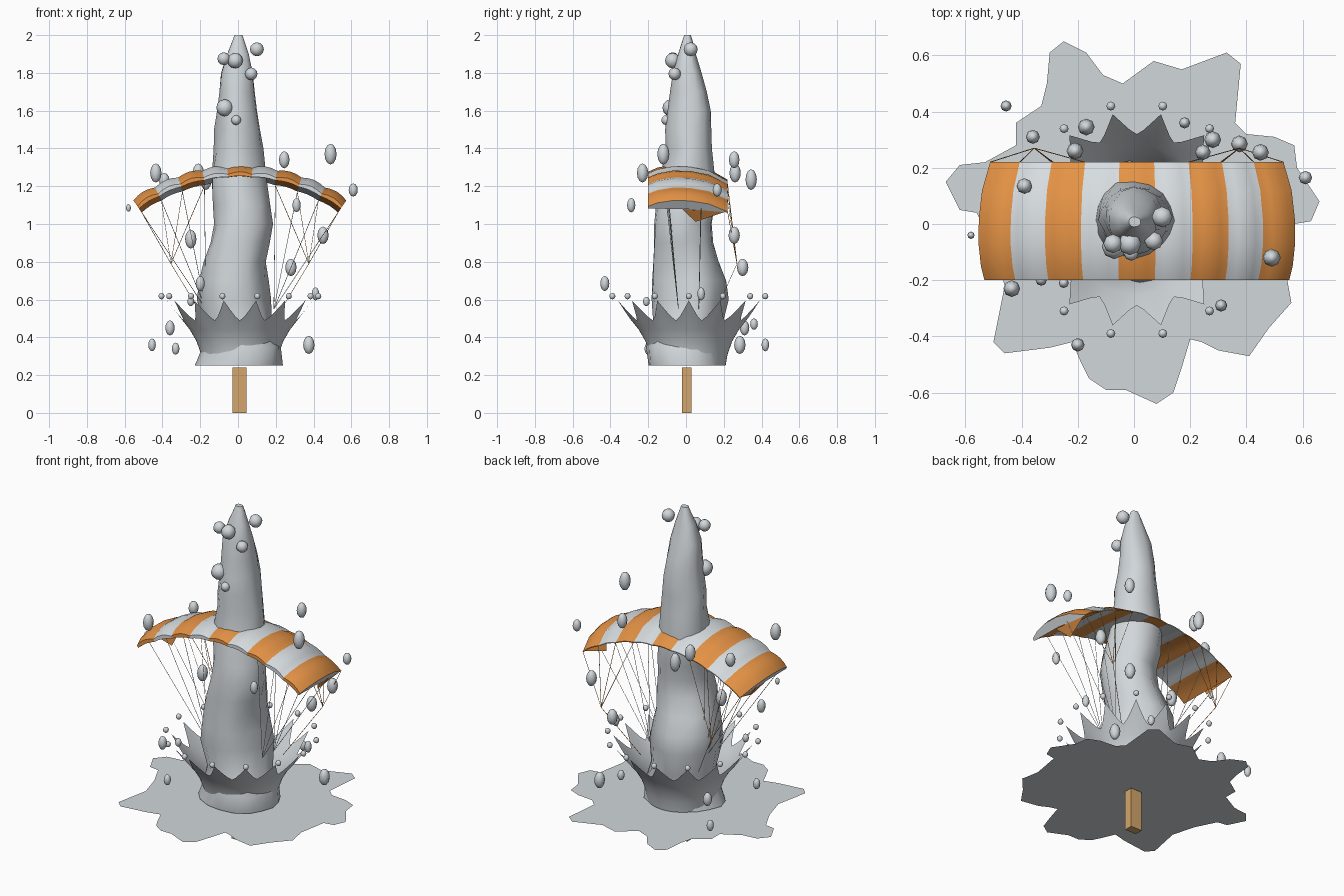
import bpy, math
from mathutils import Vector, noise

if "Cube" in bpy.data.objects:
    bpy.data.objects.remove(bpy.data.objects["Cube"])


def material(name, rgb):
    m = bpy.data.materials.new(name)
    m.diffuse_color = (*rgb, 1)
    m.use_nodes = True
    m.node_tree.nodes["Principled BSDF"].inputs["Base Color"].default_value = m.diffuse_color
    return m


WATER = material("water_grey", (0.64, 0.68, 0.71))
WHITE = material("canopy_white", (0.68, 0.72, 0.75))
ORANGE = material("canopy_orange", (0.78, 0.29, 0.06))
WOOD = material("wood_tan", (0.66, 0.38, 0.15))


def make(name, verts, faces, mats, smooth=None):
    me = bpy.data.meshes.new(name)
    me.from_pydata(verts, [], faces)
    for m in mats:
        me.materials.append(m)
    ob = bpy.data.objects.new(name, me)
    bpy.context.collection.objects.link(ob)
    if smooth:
        me.polygons.foreach_set("use_smooth", [True] * len(me.polygons))
        me.set_sharp_from_angle(angle=math.radians(smooth))
    return ob


def grid(rows, cols, closed):
    """Quads between successive rows of vertices."""
    n = cols if closed else cols - 1
    return [(r * cols + c, r * cols + (c + 1) % cols,
             (r + 1) * cols + (c + 1) % cols, (r + 1) * cols + c)
            for r in range(rows - 1) for c in range(n)]


# Water column: height, x range, y range
COLUMN = [
    (0.25, -0.22, 0.245, -0.20, 0.19), (0.35, -0.19, 0.235, -0.205, 0.18),
    (0.45, -0.18, 0.18, -0.17, 0.18), (0.60, -0.20, 0.17, -0.17, 0.22),
    (0.70, -0.20, 0.16, -0.165, 0.21), (0.80, -0.19, 0.155, -0.17, 0.17),
    (0.90, -0.155, 0.165, -0.18, 0.145), (1.00, -0.13, 0.17, -0.18, 0.14),
    (1.10, -0.14, 0.16, -0.165, 0.15), (1.25, -0.15, 0.145, -0.13, 0.15),
    (1.40, -0.13, 0.14, -0.10, 0.135), (1.50, -0.125, 0.125, -0.105, 0.13),
    (1.60, -0.11, 0.105, -0.09, 0.13), (1.70, -0.10, 0.09, -0.08, 0.115),
    (1.80, -0.09, 0.08, -0.07, 0.09), (1.90, -0.06, 0.06, -0.045, 0.055),
    (1.97, -0.032, 0.035, -0.02, 0.035), (2.00, -0.02, 0.025, -0.01, 0.025)]
SIDES = 16
verts = []
for z, x0, x1, y0, y1 in COLUMN:
    for i in range(SIDES):
        a = 2 * math.pi * i / SIDES
        d = Vector((math.cos(a), math.sin(a), 0))
        k = 1 + 0.16 * noise.noise(Vector((d.x * 1.6, d.y * 1.6, z * 4)))
        verts.append(((x0 + x1) / 2 + d.x * k * (x1 - x0) / 2,
                      (y0 + y1) / 2 + d.y * k * (y1 - y0) / 2, z))
faces = grid(len(COLUMN), SIDES, True)
faces += [tuple(range(SIDES))[::-1],
          tuple(range(len(verts) - SIDES, len(verts)))]
make("water_column", verts, faces, [WATER], 50)

# Splash crown with fourteen pointed tips
CX, CY, TIPS, SEG = 0.01, 0.015, 14, 6
COLS = TIPS * SEG
LEVELS = [(0, 0.195, 0.25), (0, 0.205, 0.31), (0, 0.23, 0.38),
          (0, 0.265, 0.44), (1, 0.305, 0.49)]
verts = []
for spike, r, z in LEVELS:
    for i in range(COLS):
        a = 2 * math.pi * i / COLS
        t = abs((i % SEG) / SEG - 0.5) * 2       # 1 on a tip, 0 in a valley
        s = spike * t ** 1.5
        verts.append((CX + math.cos(a) * (r + 0.08 * s),
                      CY + math.sin(a) * (r + 0.08 * s), z + 0.105 * s))
make("splash_crown", verts, grid(len(LEVELS), COLS, True), [WATER], 50)

# Flat puddle with a ragged outline
PUDDLE = [
    (-.25, .65), (-.17, .61), (-.11, .53), (-.04, .50), (.07, .58), (.17, .55),
    (.33, .61), (.38, .57), (.36, .36), (.40, .32), (.50, .31), (.57, .28),
    (.58, .20), (.66, .08), (.63, .01), (.57, 0), (.54, -.17), (.56, -.28),
    (.48, -.37), (.41, -.47), (.30, -.45), (.24, -.42), (.20, -.41),
    (.17, -.51), (.14, -.60), (.08, -.64), (-.03, -.59), (-.10, -.59),
    (-.16, -.55), (-.19, -.49), (-.22, -.42), (-.30, -.44), (-.46, -.46),
    (-.50, -.42), (-.48, -.32), (-.46, -.22), (-.50, -.08), (-.56, .04),
    (-.62, .05), (-.67, .15), (-.62, .21), (-.53, .22), (-.42, .28),
    (-.42, .36), (-.33, .42), (-.31, .50), (-.30, .61)]
PUDDLE.reverse()                                  # anticlockwise, faces up
make("puddle", [(x, y, 0.245) for x, y in PUDDLE],
     [tuple(range(len(PUDDLE)))], [WATER])

# Wooden post
bpy.ops.mesh.primitive_cube_add(size=1, location=(0.008, 0.005, 0.12))
post = bpy.context.object
post.name = "post"
post.scale = (0.075, 0.05, 0.24)
post.data.materials.append(WOOD)

# Arched canopy: nine striped cells, wing section swept along an arc
RAD, ARC_Z, HALF, CELLS, SUB = 0.93, 0.32, math.radians(35), 9, 4
WING = [(-0.20, 0), (-0.20, 0.015), (-0.15, 0.037), (-0.07, 0.052),
        (0.02, 0.05), (0.12, 0.03), (0.22, -0.02), (0.22, -0.025), (0, -0.003)]


def arc(a, y, h):
    return Vector((CX + math.sin(a) * (RAD + h), y,
                   ARC_Z + math.cos(a) * (RAD + h)))


verts = []
STEPS = CELLS * SUB
for i in range(STEPS + 1):
    puff = 0.012 * math.sin(math.pi * (i % SUB) / SUB)
    for y, h in WING:
        verts.append(arc(-HALF + 2 * HALF * i / STEPS, y,
                         h + (puff if h > 0.01 else puff * 0.4)))
N = len(WING)
faces = [f[::-1] for f in grid(STEPS + 1, N, True)]
faces += [tuple(range(N)), tuple(range(STEPS * N, STEPS * N + N))[::-1]]
canopy = make("canopy", verts, faces, [ORANGE, WHITE], 40)
for p in canopy.data.polygons:
    cell = p.index // (N * SUB)
    p.material_index = 1 if cell >= CELLS else cell % 2

# Hanging triangular end flaps
for side in (-1, 1):
    a = side * HALF
    make("end_flap", [arc(a, -0.02, -0.004), arc(a, 0.21, -0.02),
                      arc(a, 0.05, -0.085)], [(0, 1, 2)], [ORANGE])


# Suspension lines and brake lines
def lines(name, segments, mat):
    cu = bpy.data.curves.new(name, "CURVE")
    cu.dimensions = "3D"
    cu.bevel_depth = 0.0015
    cu.bevel_resolution = 0
    for p, q in segments:
        s = cu.splines.new("POLY")
        s.points.add(1)
        s.points[0].co = (*p, 1)
        s.points[1].co = (*q, 1)
    cu.materials.append(mat)
    bpy.context.collection.objects.link(bpy.data.objects.new(name, cu))


main, brake = [], []
for side in (-1, 1):
    riser = Vector((CX + side * 0.18, 0.02, 0.55))
    knot = Vector((CX + side * 0.365, 0.27, 0.79))
    for c in (1.5, 2.5, 3.5, 4.5):
        a = side * HALF * c / 4.5
        for y in (-0.10, 0.08):
            main.append((arc(a, y, 0), riser + Vector((0, y * 0.6, 0))))
        brake.append((arc(a, 0.22, -0.02), knot))
    brake.append((knot, Vector((CX + side * 0.19, 0.14, 0.50))))
lines("suspension_lines", main, WHITE)
lines("brake_lines", brake, ORANGE)

# Flying droplets: position, width radius, height radius
DROPS = [
    (-.435, -.23, 1.27, .03, .05), (-.21, .26, 1.27, .03, .05),
    (.245, .255, 1.34, .028, .045), (.49, -.12, 1.37, .032, .055),
    (.61, .165, 1.18, .024, .035), (.31, -.29, 1.10, .022, .038),
    (.45, .255, .94, .03, .046), (.28, .30, .77, .03, .046),
    (-.25, .02, .92, .03, .05), (-.20, -.43, .685, .024, .04),
    (-.36, .31, .45, .025, .04), (-.455, .42, .36, .02, .034),
    (-.33, -.20, .34, .02, .032), (.375, .285, .36, .03, .048),
    (-.17, .345, 1.235, .03, .055), (-.39, .135, 1.23, .028, .04),
    (.18, .36, .47, .02, .03), (-.58, -.04, 1.085, .013, .02),
    (.41, .08, .63, .02, .035), (-.25, -.21, .59, .018, .025)]
ROUND = [
    (.10, .025, 1.925, .037), (.07, -.06, 1.795, .033),
    (-.015, -.07, 1.865, .041), (-.075, -.07, 1.875, .034),
    (-.07, -.08, 1.615, .045), (-.01, -.105, 1.55, .026)]
DROPS += [(*d, d[3]) for d in ROUND]
for i in range(TIPS):                              # one above each crown tip
    a = 2 * math.pi * i / TIPS
    DROPS.append((CX + 0.415 * math.cos(a), CY + 0.415 * math.sin(a),
                  0.618, 0.016, 0.017))
for x, y, z, r, h in DROPS:
    bpy.ops.mesh.primitive_uv_sphere_add(segments=8, ring_count=6, radius=1,
                                         location=(x, y, z))
    drop = bpy.context.object
    drop.name = "droplet"
    drop.scale = (r, r, h)
    drop.data.materials.append(WATER)
    bpy.ops.object.shade_smooth()
